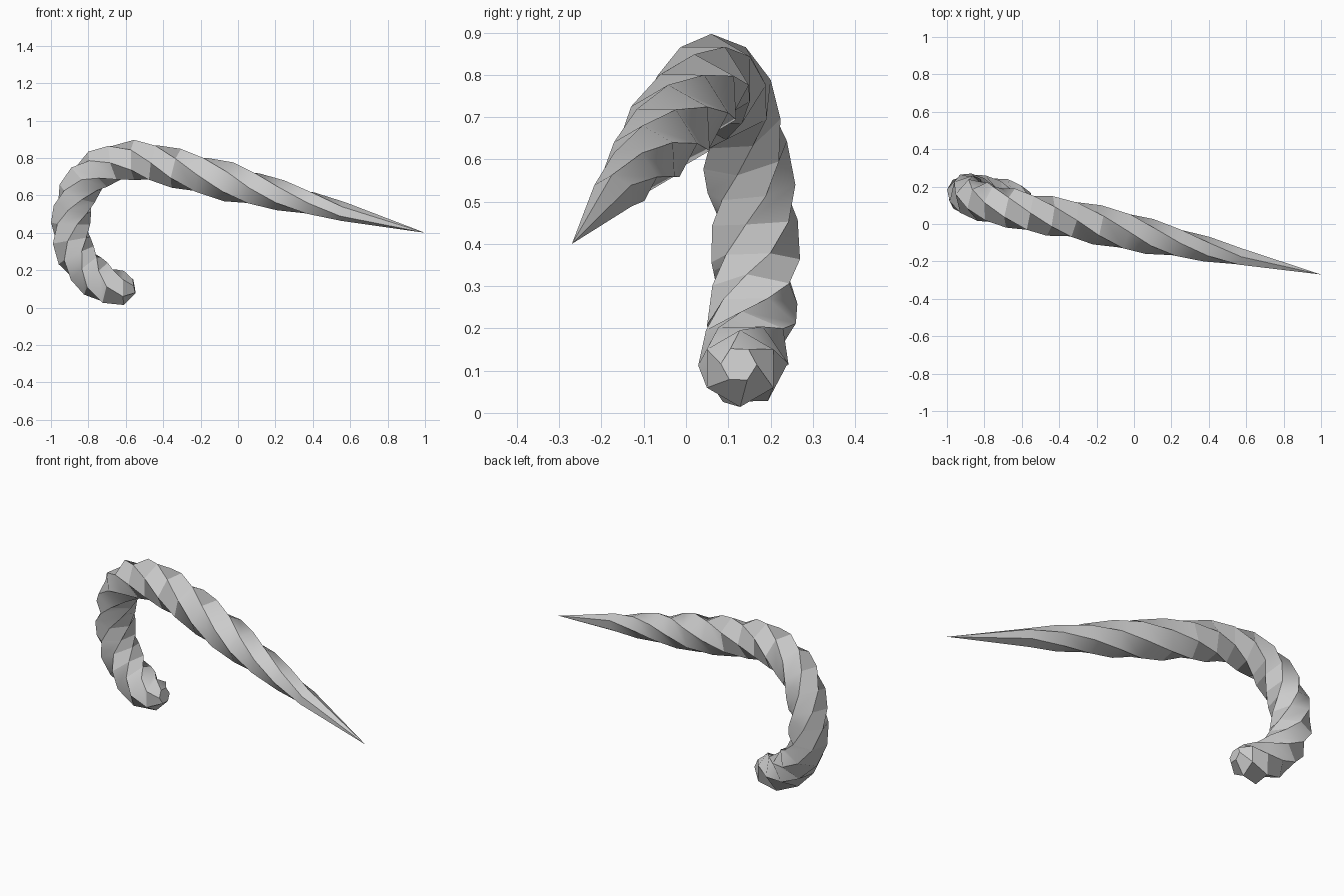
import bpy
import bmesh
from math import cos, sin, radians
from mathutils import Vector

default_cube = bpy.data.objects.get("Cube")
if default_cube:
    bpy.data.objects.remove(default_cube, do_unlink=True)

SIDES = 6
TWIST = radians(30)      # turn from one ring to the next
FULL_RADIUS = 0.107

# Centre line of the curled hook, from its blunt end up to the top of the bend
hook_path = [
    (-.555, .125, .115), (-.61, .128, .105), (-.69, .135, .115),
    (-.76, .145, .155), (-.815, .155, .21), (-.865, .163, .28),
    (-.89, .165, .36), (-.895, .163, .45), (-.885, .155, .53),
    (-.86, .14, .61), (-.81, .12, .69), (-.75, .105, .74),
    (-.66, .085, .775), (-.555, .06, .79), (-.45, .043, .775),
]

# Centre line of the straight tapering shaft, ending in a point
shaft_start = Vector((-.33, .025, .745))
shaft_tip = Vector((1, -.27, .4))
shaft_steps = [0, .1, .21, .31, .42, .54, .67, 1]

path = [Vector(p) for p in hook_path]
path += [shaft_start.lerp(shaft_tip, step) for step in shaft_steps]
top_ring = len(hook_path) - 2          # a ridge lies on the outside here
curl_axis = Vector((-.2, -.98, 0)).normalized()


def ring_radius(index, centre):
    """Rounded blunt end, even hook, shaft narrowing to nothing."""
    if index == 0:
        return FULL_RADIUS * .4
    if index == 1:
        return FULL_RADIUS * .85
    taper = max(0, shaft_tip.x - centre.x) / 1.05
    return FULL_RADIUS * min(1, taper ** .85)


def ring_frame(index):
    """Outward and sideways directions square to the centre line."""
    before = path[max(index - 1, 0)]
    after = path[min(index + 1, len(path) - 1)]
    along = (after - before).normalized()
    outward = curl_axis.cross(along).normalized()
    return outward, along.cross(outward)


def add_ring(bm, index):
    centre = path[index]
    radius = ring_radius(index, centre)
    outward, sideways = ring_frame(index)
    if radius < .001:
        return [bm.verts.new(centre)]
    start = (index - top_ring) * TWIST
    ring = []
    for side in range(SIDES):
        angle = start + side * radians(360 / SIDES)
        offset = outward * cos(angle) + sideways * sin(angle)
        ring.append(bm.verts.new(centre + offset * radius))
    return ring


def bridge(bm, first, second):
    for side in range(SIDES):
        following = (side + 1) % SIDES
        if len(second) == 1:
            bm.faces.new((first[side], first[following], second[0]))
        else:
            bm.faces.new((first[side], first[following],
                          second[following], second[side]))


# Twisted six-sided body with a flat cap on the blunt end
bm = bmesh.new()
rings = [add_ring(bm, index) for index in range(len(path))]
for first, second in zip(rings, rings[1:]):
    bridge(bm, first, second)
bm.faces.new(rings[0])
bmesh.ops.recalc_face_normals(bm, faces=bm.faces[:])

mesh = bpy.data.meshes.new("twisted_cane")
bm.to_mesh(mesh)
bm.free()
cane = bpy.data.objects.new("twisted_cane", mesh)
bpy.context.collection.objects.link(cane)

# Plain grey material
grey = bpy.data.materials.new("light grey")
grey.use_nodes = True
colour = (.6, .6, .6, 1)
grey.diffuse_color = colour
grey.node_tree.nodes["Principled BSDF"].inputs["Base Color"].default_value = colour
mesh.materials.append(grey)

# Smooth along the length, crisp along the twisted ridges
bpy.ops.object.select_all(action="DESELECT")
cane.select_set(True)
bpy.context.view_layer.objects.active = cane
bpy.ops.object.shade_smooth_by_angle(angle=radians(30))
